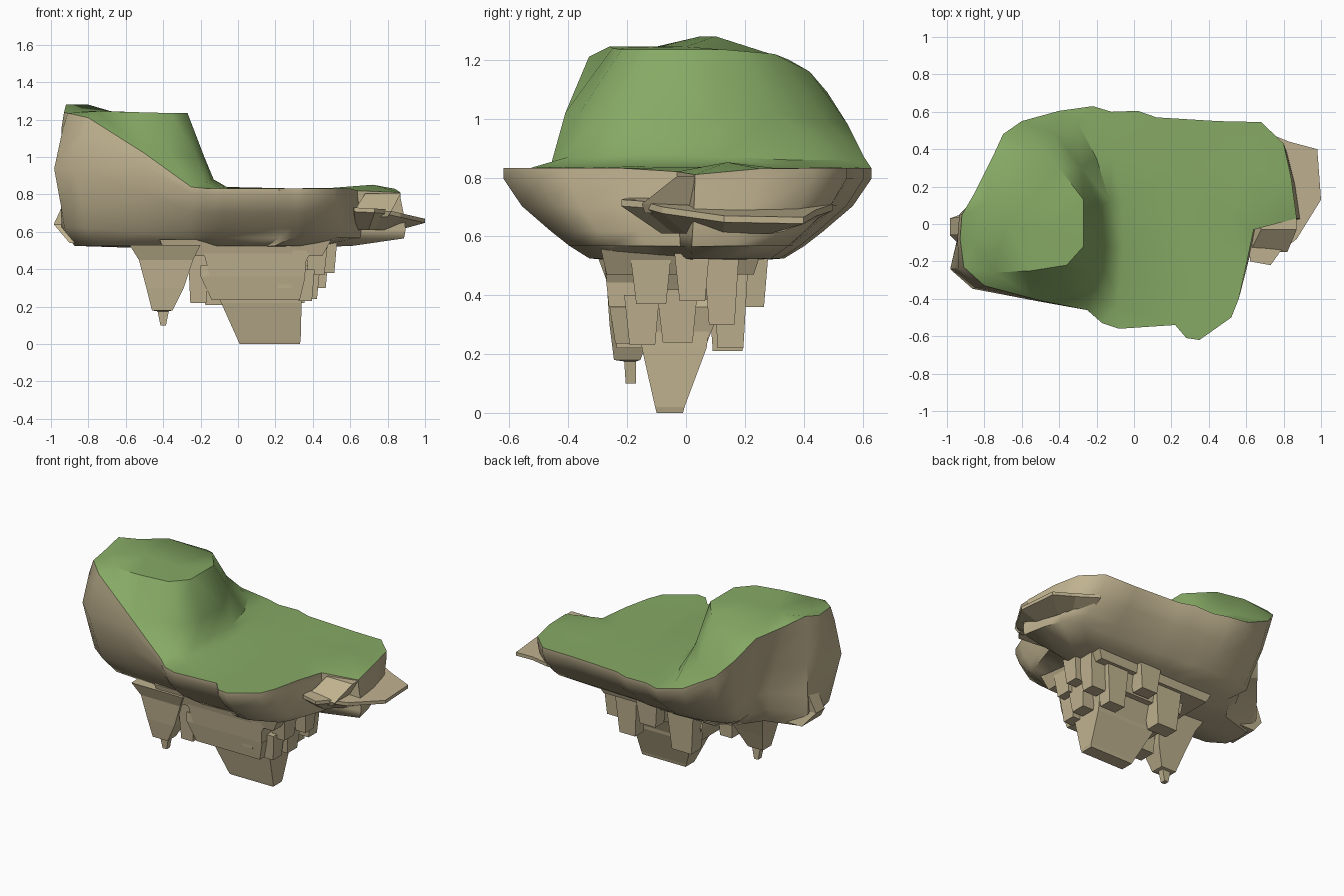
import bpy, bmesh, math
from mathutils import Vector
from mathutils.geometry import delaunay_2d_cdt

if "Cube" in bpy.data.objects:
    bpy.data.objects.remove(bpy.data.objects["Cube"])


def material(name, rgb):
    m = bpy.data.materials.new(name)
    m.diffuse_color = (*rgb, 1)
    m.use_nodes = True
    m.node_tree.nodes["Principled BSDF"].inputs["Base Color"].default_value = m.diffuse_color
    return m


GRASS = material("grass", (0.24, 0.40, 0.13))
ROCK = material("rock", (0.53, 0.45, 0.28))


def make(name, verts, faces, mat, smooth=None, fix=True):
    me = bpy.data.meshes.new(name)
    me.from_pydata(verts, [], faces)
    bm = bmesh.new()
    bm.from_mesh(me)
    if fix:
        bmesh.ops.recalc_face_normals(bm, faces=bm.faces)
    bm.to_mesh(me)
    bm.free()
    ob = bpy.data.objects.new(name, me)
    bpy.context.collection.objects.link(ob)
    me.materials.append(mat)
    if smooth:
        bpy.ops.object.select_all(action='DESELECT')
        ob.select_set(True)
        bpy.context.view_layer.objects.active = ob
        bpy.ops.object.shade_smooth_by_angle(angle=math.radians(smooth))
    return ob


def loft(name, rings, mat=ROCK, smooth=None, bottom=None, cap_top=True):
    """Skin a stack of equal-length rings; close with a cap or a centre point."""
    n = len(rings[0])
    verts = [tuple(v) for r in rings for v in r]
    faces = [(k * n + i, k * n + (i + 1) % n, (k + 1) * n + (i + 1) % n, (k + 1) * n + i)
             for k in range(len(rings) - 1) for i in range(n)]
    if cap_top:
        faces.append(tuple(range(n)))
    b = (len(rings) - 1) * n
    if bottom:
        verts.append(bottom)
        faces += [(b + i, b + (i + 1) % n, len(verts) - 1) for i in range(n)]
    else:
        faces.append(tuple(range(b, b + n)))
    return make(name, verts, faces, mat, smooth)


# Grass rim: low meadow on the right, climbing round the hill on the left
Z = 0.832
rim = [(.35, -.62, Z), (.28, -.61, Z), (.22, -.54, Z), (-.08, -.56, Z), (-.17, -.53, Z),
       (-.25, -.46, .84), (-.5, -.41, 1.02), (-.8, -.33, 1.21), (-.91, -.23, 1.235),
       (-.93, -.08, 1.24), (-.92, .05, 1.28), (-.85, .17, 1.24), (-.76, .35, 1.2),
       (-.7, .48, 1.09), (-.6, .55, .98), (-.4, .605, .87), (-.22, .63, Z),
       (-.12, .6, Z), (.02, .605, Z), (.12, .57, Z), (.45, .55, Z), (.68, .545, Z),
       (.8, .43, Z), (.84, .25, .83), (.87, .03, .81), (.64, -.03, .82),
       (.6, -.22, Z), (.56, -.4, Z), (.52, -.5, Z)]

# Hill contours (plateau edge, cliff, foot, meadow start) and loose points
edge = [(-.75, -.26, 1.245), (-.55, -.25, 1.24), (-.36, -.22, 1.235), (-.27, -.12, 1.235),
        (-.27, .13, 1.235), (-.4, .3, 1.22), (-.52, .42, 1.16)]
cliff = [(-.36, -.36, 1.02), (-.22, -.29, 1.0), (-.18, -.13, 1.0), (-.18, .1, 1.0),
         (-.28, .3, 1.02), (-.42, .48, .99)]
foot = [(-.18, -.4, .87), (-.14, -.28, .87), (-.13, -.12, .88), (-.13, .12, .87),
        (-.2, .35, .86), (-.3, .54, .86)]
start = [(-.09, -.43, .836), (-.07, -.28, .838), (-.06, -.12, .84), (-.06, .12, .84),
         (-.12, .37, .838), (-.2, .56, .836)]
loose = [(-.8, .1, 1.28), (-.86, -.1, 1.245), (-.68, 0, 1.245), (-.45, -.02, 1.235),
         (.25, 0, Z), (.25, .3, Z), (.3, -.35, Z), (.6, .3, Z), (.72, .14, .852), (.5, .05, .835)]
n = len(rim)
pts, lines = list(rim), [(i, (i + 1) % n) for i in range(n)]
for chain in (edge, cliff, foot, start):
    lines += [(len(pts) + i, len(pts) + i + 1) for i in range(len(chain) - 1)]
    pts += chain
pts += loose
out = delaunay_2d_cdt([Vector(p[:2]) for p in pts], lines, [], 1, 1e-5)
verts = [(v.x, v.y, pts[o[0]][2]) for v, o in zip(out[0], out[3])]
make("grass_top", verts, out[2], GRASS, 45, fix=False)

# Rock body: rim shrinks towards the underside; the hill's front corner bulges,
# its back side falls in. Columns: height, meadow x/y, hill front x/y, hill back
steps = [(0, 1, 1, 1, 1, 1), (.12, 1.0, 1.0, 1.03, 1.02, .97), (.42, 1.02, .9, 1.08, 1.05, .9),
         (.7, 1.03, .74, 1.04, .92, .83), (.86, 1.02, .64, 1.02, .82, .83), (1, .7, .53, .94, .65, .76)]
rings = []
for f, sx, sy, hx, hy, back in steps:
    ring = []
    for x, y, z in rim:
        h = min(1, (z - Z) / .38) if x < 0 else 0
        if y > .1:
            kx, ky = back, min(back, sy + .04)
        else:
            kx, ky = (min(hx, 1.015) if y > -.15 else hx), hy
        ring.append((x * (sx + (kx - sx) * h), y * (sy + (ky - sy) * h),
                     z + (.525 - z) * f))
    rings.append(ring)
loft("rock_body", rings, smooth=50, bottom=(-.1, 0, .5), cap_top=False)

# Jutting ledge on the right end
ledge = [(.62, -.2, .73), (.73, -.22, .725), (.78, -.15, .72), (.87, -.08, .70),
         (1.0, .13, .67), (.98, .4, .665), (.83, .44, .69), (.68, .5, .71), (.6, .2, .73)]
low = [(x, y, z - .022) for x, y, z in ledge]
under = [(.65 + (x - .65) * .6, .12 + (y - .12) * .6, .61) for x, y, z in ledge]
loft("right_ledge", [ledge, low, under])


def block(name, levels):
    """Tapered rock; each level is (z, x0, x1, y0, y1)."""
    loft(name, [[(a, c, z), (b, c, z), (b, d, z), (a, d, z)] for z, a, b, c, d in levels])


block("ledge_boulder", [(.805, .68, .87, -.03, .03), (.71, .62, .82, -.15, .05), (.68, .62, .8, -.14, .1)])
block("left_spur", [(.76, -.93, -.85, -.06, .04), (.64, -.985, -.85, -.06, .03), (.54, -.9, -.78, -.14, .06)])

# Hanging rock in stepped layers
block("underside_plinth", [(.56, -.42, .5, -.29, .26), (.47, -.38, .45, -.27, .23)])
block("upper_layer", [(.55, -.2, .42, -.28, .22), (.36, -.15, .32, -.26, .16)])
block("middle_layer", [(.42, -.2, .3, -.26, .1), (.36, -.2, .36, -.26, .12), (.235, -.14, .33, -.24, .07)])
block("lowest_block", [(.3, -.12, .34, -.16, .08), (.22, -.09, .34, -.15, .07),
                       (.02, 0, .335, -.105, -.005), (0, .01, .33, -.1, -.01)])
block("left_fang", [(.53, -.58, -.2, -.3, -.02), (.45, -.53, -.24, -.27, -.05),
                    (.3, -.49, -.29, -.26, -.11), (.18, -.46, -.35, -.245, -.155),
                    (.175, -.43, -.37, -.21, -.17), (.1, -.415, -.385, -.205, -.17)])

# Small broken chunks: centre x, y, half sizes, top, bottom
chunks = [(-.21, -.18, .06, .08, .54, .22), (.25, -.21, .05, .06, .53, .3),
          (.33, -.22, .04, .06, .53, .36), (.42, -.12, .06, .07, .54, .37),
          (.48, .02, .05, .06, .55, .38), (.38, -.03, .06, .07, .42, .24),
          (.36, -.15, .05, .06, .4, .23), (.42, .12, .07, .06, .54, .3),
          (.3, .15, .08, .06, .48, .22), (.1, .22, .08, .06, .54, .36),
          (-.1, .14, .1, .07, .5, .21), (-.24, .05, .05, .08, .54, .4)]
for i, (x, y, a, b, t, l) in enumerate(chunks):
    block(f"rock_chunk_{i + 1}", [(t, x - a, x + a, y - b, y + b),
                                  (l, x - a * .75, x + a * .7, y - b * .7, y + b * .75)])
